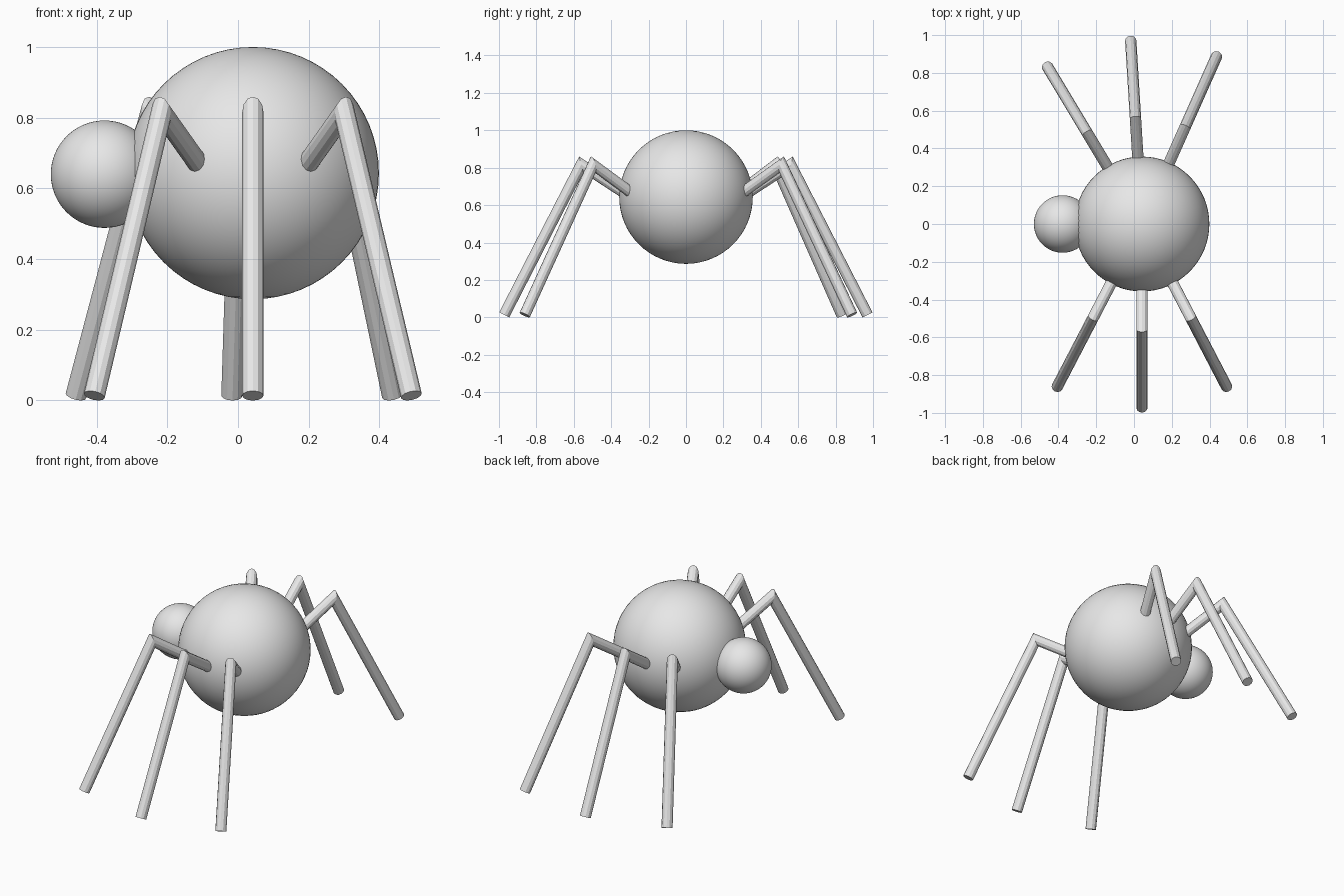
import bpy
import bmesh
from math import cos, sin, radians, tau
from mathutils import Vector

if "Cube" in bpy.data.objects:
    bpy.data.objects.remove(bpy.data.objects["Cube"], do_unlink=True)

# One plain colour for everything
grey = bpy.data.materials.new("light_grey")
grey.diffuse_color = (0.8, 0.8, 0.8, 1)
grey.use_nodes = True
grey.node_tree.nodes["Principled BSDF"].inputs["Base Color"].default_value = (0.8, 0.8, 0.8, 1)

CENTRE = Vector((0.042, 0, 0.643))
LEG_RADIUS = 0.03
SIDES = 12


def ball(name, location, radius):
    bpy.ops.mesh.primitive_uv_sphere_add(segments=64, ring_count=32,
                                         radius=radius, location=location)
    obj = bpy.context.object
    obj.name = name
    obj.data.materials.append(grey)
    bpy.ops.object.shade_smooth()


def leg(name, angle):
    """Bent tube with a mitred knee, running outward from the body at an angle."""
    out = Vector((cos(angle), sin(angle), 0))
    side = Vector((-sin(angle), cos(angle), 0))
    up = Vector((0, 0, 1))
    axis = Vector((CENTRE.x, CENTRE.y, 0))
    hip, knee, foot = (axis + out * r + up * z
                       for r, z in ((0.25, 0.614), (0.56, 0.816), (0.972, 0.013)))
    upper_normal = side.cross((knee - hip).normalized())
    lower_normal = side.cross((foot - knee).normalized())
    bisector = (upper_normal + lower_normal).normalized()
    mitre = bisector / bisector.dot(upper_normal)

    bm = bmesh.new()
    rings = []
    for point, normal in ((hip, upper_normal), (knee, mitre), (foot, lower_normal)):
        rings.append([bm.verts.new(point + LEG_RADIUS * (side * cos(tau * i / SIDES)
                                                         + normal * sin(tau * i / SIDES)))
                      for i in range(SIDES)])
    for a, b in zip(rings, rings[1:]):
        for i in range(SIDES):
            j = (i + 1) % SIDES
            bm.faces.new((a[i], a[j], b[j], b[i]))
    bm.faces.new(rings[0])
    bm.faces.new(rings[-1])
    bmesh.ops.recalc_face_normals(bm, faces=bm.faces)
    mesh = bpy.data.meshes.new(name)
    bm.to_mesh(mesh)
    bm.free()
    mesh.materials.append(grey)
    bpy.context.collection.objects.link(bpy.data.objects.new(name, mesh))


# Body and head
ball("body", CENTRE, 0.357)
ball("head", (-0.378, 0, 0.64), 0.152)

# Three legs per side, the back set turned slightly toward the head
for row, middle in (("front", -90), ("back", 93.5)):
    for place, spread in (("right", -27.5), ("middle", 0), ("left", 27.5)):
        turn = spread if row == "front" else -spread
        leg(f"{row}_{place}_leg", radians(middle + turn))
